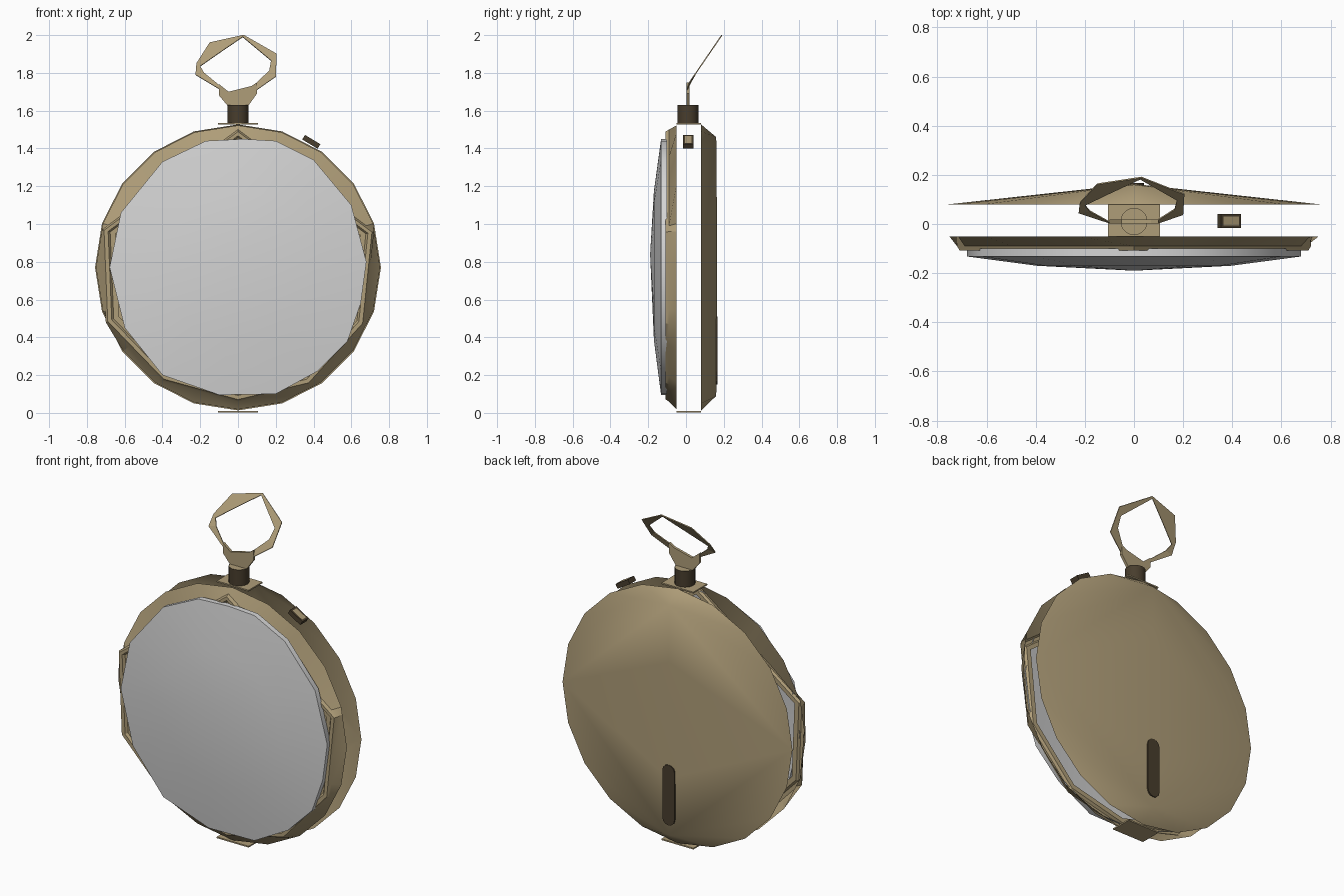
import bpy, bmesh, math
from mathutils import Vector, Matrix

if "Cube" in bpy.data.objects:
    bpy.data.objects.remove(bpy.data.objects["Cube"])

CZ = 0.77  # height of the case centre


def material(name, rgb):
    m = bpy.data.materials.new(name)
    m.diffuse_color = (*rgb, 1)
    m.use_nodes = True
    m.node_tree.nodes["Principled BSDF"].inputs["Base Color"].default_value = m.diffuse_color
    return m


BRASS = material("antique_brass", (0.43, 0.34, 0.19))
DARK = material("dark_brown", (0.065, 0.047, 0.026))
GLASS = material("pale_glass", (0.66, 0.66, 0.66))


def finish(name, bm, mats, angle=None):
    me = bpy.data.meshes.new(name)
    bm.to_mesh(me)
    bm.free()
    ob = bpy.data.objects.new(name, me)
    bpy.context.collection.objects.link(ob)
    for m in mats:
        me.materials.append(m)
    if angle:
        bpy.ops.object.select_all(action='DESELECT')
        ob.select_set(True)
        bpy.context.view_layer.objects.active = ob
        bpy.ops.object.shade_smooth_by_angle(angle=math.radians(angle))
    return ob


def ngon(n, r):
    return [(r * math.sin(2 * math.pi * i / n), CZ + r * math.cos(2 * math.pi * i / n)) for i in range(n)]


def ray(poly, a):
    """Distance from the case centre to a polygon edge at angle a."""
    d = (math.sin(a), math.cos(a))
    best = 0
    for (x1, z1), (x2, z2) in zip(poly, poly[1:] + poly[:1]):
        ex, ez = x2 - x1, z2 - z1
        det = ex * d[1] - ez * d[0]
        if abs(det) < 1e-9:
            continue
        px, pz = x1, z1 - CZ
        s = (d[0] * pz - d[1] * px) / det
        t = (ex * pz - ez * px) / det
        if -1e-6 <= s <= 1 + 1e-6 and t > best:
            best = t
    return best


def loft(bm, loops):
    """Join closed loops of equal length with quads."""
    rows = [[bm.verts.new(p) for p in l] for l in loops]
    for a, b in zip(rows, rows[1:]):
        n = len(a)
        for i in range(n):
            bm.faces.new((a[i], a[(i + 1) % n], b[(i + 1) % n], b[i]))
    return rows


# Back cover: round rim rising to a vertical ridge, open inside
bm = bmesh.new()
for x, z in ngon(20, 0.757):
    bm.verts.new((x, 0.08, z))
for z in (0.09, 0.43, 1.12, 1.46):
    bm.verts.new((0, 0.16 + (0.003 if 0.2 < z < 1.3 else 0), z))
bmesh.ops.convex_hull(bm, input=bm.verts[:])
flat = [f for f in bm.faces if all(v.co.y < 0.081 for v in f.verts)]
bmesh.ops.delete(bm, geom=flat, context='FACES')
finish("back_cover", bm, [BRASS], 40)

# Dark slot on the back cover
bm = bmesh.new()
pts = []
for i in range(14):
    a = math.pi * (i if i < 7 else i - 1) / 6
    cz = 0.47 if i < 7 else 0.19
    pts.append(bm.verts.new((0.04 * math.cos(a), 0.166, cz + 0.04 * math.sin(a))))
f = bm.faces.new(pts)
r = bmesh.ops.extrude_face_region(bm, geom=[f])
bmesh.ops.translate(bm, verts=[v for v in r['geom'] if isinstance(v, bmesh.types.BMVert)], vec=(0, -0.008, 0))
bmesh.ops.recalc_face_normals(bm, faces=bm.faces[:])
finish("back_slot", bm, [DARK])

# Bezel: round outer edge running into a coarse raised ridge
outer = ngon(20, 0.752)
ridge = [(0, 1.50), (0.72, 0.96), (0.67, 0.47), (0.38, 0.15), (0, 0.06),
         (-0.40, 0.17), (-0.70, 0.48), (-0.72, 0.97)]
angles = {round(math.atan2(x, z - CZ) % (2 * math.pi), 3) for x, z in outer + ridge}
angles = sorted(angles)


def ring(poly, scale, y):
    return [(scale * ray(poly, a) * math.sin(a), y, CZ + scale * ray(poly, a) * math.cos(a)) for a in angles]


bm = bmesh.new()
loft(bm, [ring(outer, 1, -0.05), ring(ridge, 1, -0.09), ring(ridge, 0.985, -0.108),
          ring(ridge, 0.955, -0.108), ring(ridge, 0.94, -0.095), ring(ridge, 0.90, -0.095)])
bmesh.ops.recalc_face_normals(bm, faces=bm.faces[:])
if sum(f.normal.y * f.calc_area() for f in bm.faces) > 0:
    bmesh.ops.reverse_faces(bm, faces=bm.faces[:])
finish("bezel", bm, [BRASS], 25)

# Domed glass with a short skirt
rim = [(0.03, 1.45), (0.2, 1.44), (0.4, 1.34), (0.6, 1.1), (0.68, 0.8), (0.65, 0.58),
       (0.58, 0.38), (0.42, 0.22), (0.2, 0.1), (-0.1, 0.095), (-0.4, 0.2), (-0.6, 0.45),
       (-0.68, 0.77), (-0.62, 1.06), (-0.4, 1.33), (-0.17, 1.44)]
bm = bmesh.new()
rows = loft(bm, [[(x * s, y, 0.79 + (z - 0.79) * s) for x, z in rim]
                 for s, y in ((1, -0.10), (1, -0.132), (0.58, -0.17))])
apex = bm.verts.new((0, -0.19, 0.84))
for a, b in zip(rows[-1], rows[-1][1:] + rows[-1][:1]):
    bm.faces.new((a, b, apex))
bmesh.ops.recalc_face_normals(bm, faces=bm.faces[:])
if apex.link_faces[0].normal.y > 0:
    bmesh.ops.reverse_faces(bm, faces=bm.faces[:])
finish("glass", bm, [GLASS], 40)

# Small flat bands joining front and back at top and bottom
for name, z in (("top_band", 1.53), ("bottom_band", 0.006)):
    bm = bmesh.new()
    bmesh.ops.create_cube(bm, size=1, matrix=Matrix.Translation((0, 0.015, z)) @ Matrix.Diagonal((0.21, 0.13, 0.008, 1)))
    finish(name, bm, [BRASS])

# Crown stem: short open tube
bm = bmesh.new()
bmesh.ops.create_cone(bm, segments=20, radius1=0.056, radius2=0.056, depth=0.10,
                      matrix=Matrix.Translation((0, 0.01, 1.58)))
for f in bm.faces:
    f.material_index = 1 if f.normal.z > 0.9 else 0
bmesh.ops.create_cone(bm, cap_ends=True, segments=20, radius1=0.055, radius2=0.055, depth=0.004,
                      matrix=Matrix.Translation((0, 0.01, 1.626)))
for f in bm.faces:
    if f.normal.z > 0.9:
        f.material_index = 1
finish("crown", bm, [DARK, BRASS], 40)


def sheet(name, polys, mat, thick):
    bm = bmesh.new()
    for p in polys:
        bm.faces.new([bm.verts.new(q) for q in p])
    bmesh.ops.remove_doubles(bm, verts=bm.verts[:], dist=1e-4)
    bmesh.ops.recalc_face_normals(bm, faces=bm.faces[:])
    ob = finish(name, bm, [mat])
    s = ob.modifiers.new("thickness", 'SOLIDIFY')
    s.thickness, s.offset = thick, 0
    return ob


# Bow neck: thin flared piece above the crown
neck = [(-0.05, 1.62), (0.05, 1.62), (0.1, 1.69), (0.1, 1.75), (0.07, 1.73),
        (-0.05, 1.70), (-0.1, 1.74), (-0.1, 1.68)]
sheet("bow_neck", [[(x, 0.01, z) for x, z in neck]], BRASS, 0.016)

# Bow: coarse tilted loop leaning backwards
out = [(-0.1, 1.715), (-0.225, 1.79), (-0.22, 1.85), (-0.15, 1.96), (0.03, 2.0),
       (0.205, 1.9), (0.2, 1.78), (0.1, 1.71)]
inn = [(-0.1, 1.735), (-0.18, 1.80), (-0.2, 1.835), (-0.1, 1.905), (0.025, 1.99),
       (0.175, 1.865), (0.165, 1.81), (0.1, 1.75)]
tilt = lambda p: (p[0], 0.005 + max(0, p[1] - 1.73) * 0.685, p[1])
sheet("bow", [[tilt(p) for p in (out[i], out[i + 1], inn[i + 1], inn[i])] for i in range(7)], BRASS, 0.006)

# Side button with a brass pad on its outer face
bm = bmesh.new()
spin = Matrix.Translation((0.388, 0.012, 1.435)) @ Matrix.Rotation(math.radians(31), 4, 'Y')
bmesh.ops.create_cube(bm, size=1, matrix=spin @ Matrix.Diagonal((0.095, 0.058, 0.028, 1)))
bm.normal_update()
up = (spin.to_3x3() @ Vector((0, 0, 1))).normalized()
top = [f for f in bm.faces if f.normal.dot(up) > 0.9]
bmesh.ops.inset_region(bm, faces=top, thickness=0.016)
top[0].material_index = 1
finish("side_button", bm, [DARK, BRASS])
